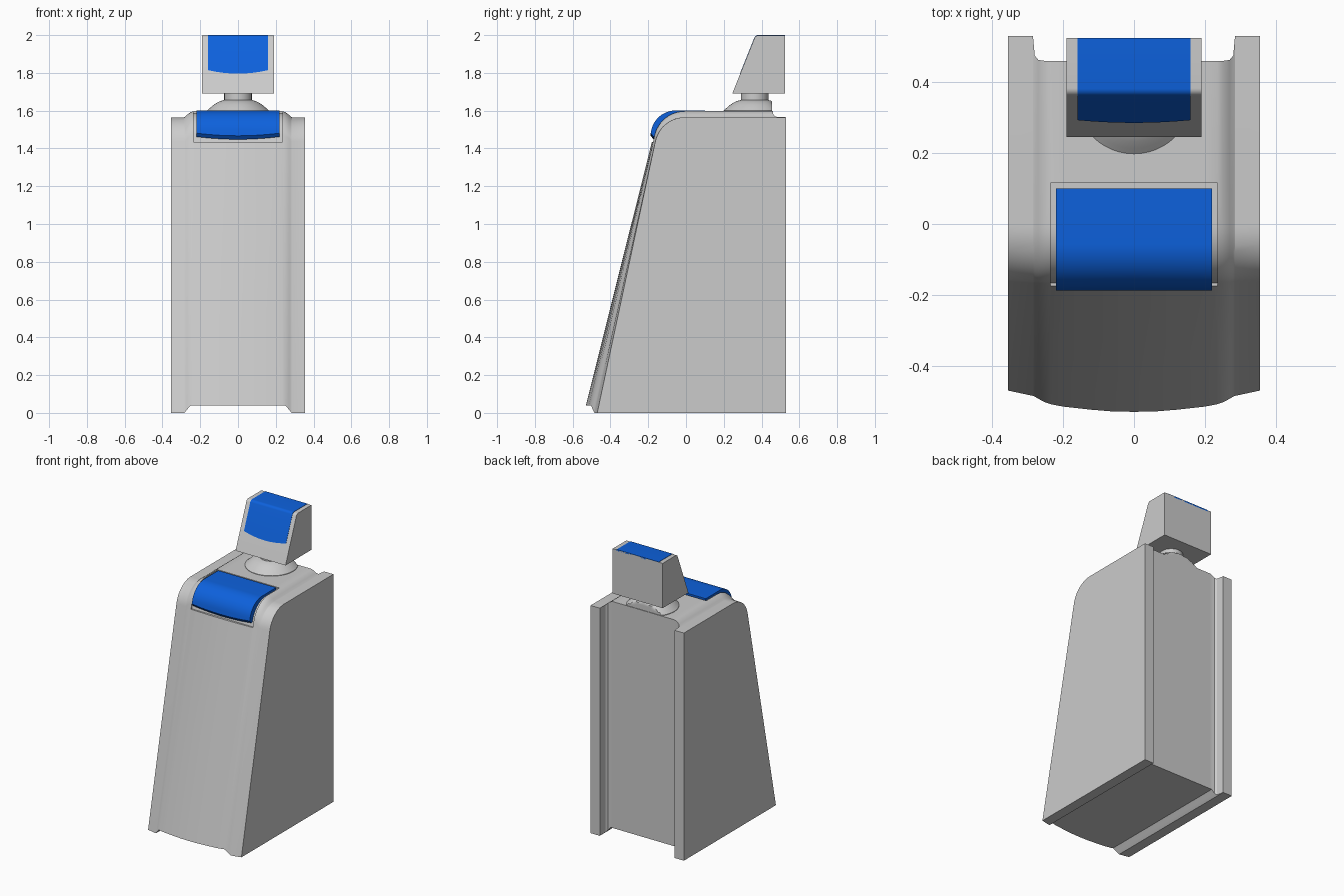
import bpy, bmesh, math
from mathutils import Vector

if "Cube" in bpy.data.objects:
    bpy.data.objects.remove(bpy.data.objects["Cube"])


def arc(p0, c, p1, t, n=12):
    """Path p0 -> p1 with the corner c rounded at tangent length t."""
    p0, c, p1 = Vector(p0), Vector(c), Vector(p1)
    d0, d1 = (p0 - c).normalized(), (p1 - c).normalized()
    a, b = c + d0 * min(t, (p0 - c).length * .98), c + d1 * t
    w = math.sin(d0.angle(d1) / 2)
    pts = [p0]
    for i in range(n + 1):
        s = i / n
        k = ((1 - s) ** 2, 2 * w * s * (1 - s), s * s)
        pts.append((a * k[0] + c * k[1] + b * k[2]) / sum(k))
    return pts + [p1]


def loft(name, half_xs, section):
    """Skin mirrored (y, z) sections along x and cap the ends."""
    xs = sorted({s * x for x in half_xs for s in (-1, 1)})
    bm = bmesh.new()
    rings = [[bm.verts.new((x, p[0], p[1])) for p in section(abs(x))] for x in xs]
    n = len(rings[0])
    for r0, r1 in zip(rings, rings[1:]):
        for i in range(n):
            j = (i + 1) % n
            bm.faces.new((r0[i], r0[j], r1[j], r1[i]))
    bm.faces.new(rings[0])
    bm.faces.new(rings[-1])
    return finish(name, bm)


def finish(name, bm):
    bmesh.ops.recalc_face_normals(bm, faces=bm.faces)
    me = bpy.data.meshes.new(name)
    bm.to_mesh(me)
    bm.free()
    ob = bpy.data.objects.new(name, me)
    bpy.context.collection.objects.link(ob)
    return ob


def activate(ob):
    bpy.ops.object.select_all(action='DESELECT')
    ob.select_set(True)
    bpy.context.view_layer.objects.active = ob


def smooth(ob, angle=32):
    activate(ob)
    bpy.ops.object.shade_smooth_by_angle(angle=math.radians(angle))


blue = bpy.data.materials.new("screen_blue")
blue.diffuse_color = (0.004, 0.12, 0.72, 1)
blue.use_nodes = True
blue.node_tree.nodes["Principled BSDF"].inputs["Base Color"].default_value = blue.diffuse_color

# Cabinet: x, front y at floor, front y at top, top z, bottom z, back y
ROWS = [
    (.355, -.470, -.135, 1.565, 0, .53),
    (.285, -.485, -.138, 1.565, 0, .53),
    (.280, -.488, -.138, 1.568, .005, .475),
    (.270, -.497, -.138, 1.578, .017, .463),
    (.250, -.513, -.137, 1.592, .04, .46),
    (.235, -.518, -.136, 1.597, .04, .46),
    (.200, -.525, -.137, 1.597, .04, .46),
    (.120, -.534, -.139, 1.597, .04, .46),
    (.060, -.539, -.140, 1.597, .04, .46),
    (.000, -.540, -.140, 1.597, .04, .46),
]


def cabinet_section(x):
    _, y0, y1, zt, zb, yb = next(r for r in ROWS if r[0] == x)
    yf = y0 + (y1 - y0) * zb / zt
    return arc((yf, zb), (y1, zt), (yb, zt), .13) + [Vector((yb, zb))]


cabinet = loft("cabinet", [r[0] for r in ROWS], cabinet_section)

# Shallow pocket around the lower screen
pocket = loft("pocket_cutter", [.235], lambda x: arc(
    (-.166, 1.435), (-.126, 1.587), (.115, 1.587), .12)
    + [(.115, 1.65), (-.3, 1.65), (-.3, 1.435)])
pocket.hide_render = True
mod = cabinet.modifiers.new("pocket", 'BOOLEAN')
mod.operation = 'DIFFERENCE'
mod.solver = 'EXACT'
mod.object = pocket
activate(cabinet)
bpy.ops.object.modifier_apply(modifier=mod.name)
bpy.data.objects.remove(pocket)
smooth(cabinet, 28)


# Lower screen wrapping over the front edge
def screen_section(x):
    zb = 1.466 - .014 * (1 - (x / .22) ** 2)
    return arc((-.187, zb + .015), (-.163, 1.601), (.1, 1.601), .108) + [
        (.1, 1.575), (-.09, 1.565), (-.14, zb), (-.172, zb - .004)]


screen = loft("lower_screen", [0, .05, .1, .15, .19, .22], screen_section)
screen.data.materials.append(blue)
smooth(screen)

# Dome under the head, flattened at the cabinet's back edge, with neck
PROFILE = [(.165, 1.58), (.165, 1.600), (.150, 1.613), (.130, 1.630), (.110, 1.643),
           (.090, 1.652), (.073, 1.656), (.073, 1.70)]
bm = bmesh.new()
SEG = 48
rings = []
for r, z in PROFILE:
    rings.append([bm.verts.new((r * math.cos(a), min(.363 + r * math.sin(a), .456), z))
                  for a in (2 * math.pi * i / SEG for i in range(SEG))])
for r0, r1 in zip(rings, rings[1:]):
    for i in range(SEG):
        j = (i + 1) % SEG
        bm.faces.new((r0[i], r0[j], r1[j], r1[i]))
bm.faces.new(rings[0])
bm.faces.new(rings[-1])
smooth(finish("dome_and_neck", bm))

# Head housing
head = loft("head", [.19], lambda x: arc(
    (.245, 1.69), (.368, 1.998), (.525, 1.998), .015, 5) + [(.525, 1.69)])
smooth(head)


# Head screen set over the front slope and top
def head_screen_section(x):
    z = 1.796 + .019 * (x / .16) ** 2
    y = .243 + (z - 1.69) * .4
    return arc((y, z), (.367, 2.0), (.525, 2.0), .015, 5) + [
        (.525, 1.99), (.38, 1.985), (y + .015, z)]


head_screen = loft("head_screen", [0, .04, .08, .12, .16], head_screen_section)
head_screen.data.materials.append(blue)
smooth(head_screen)
